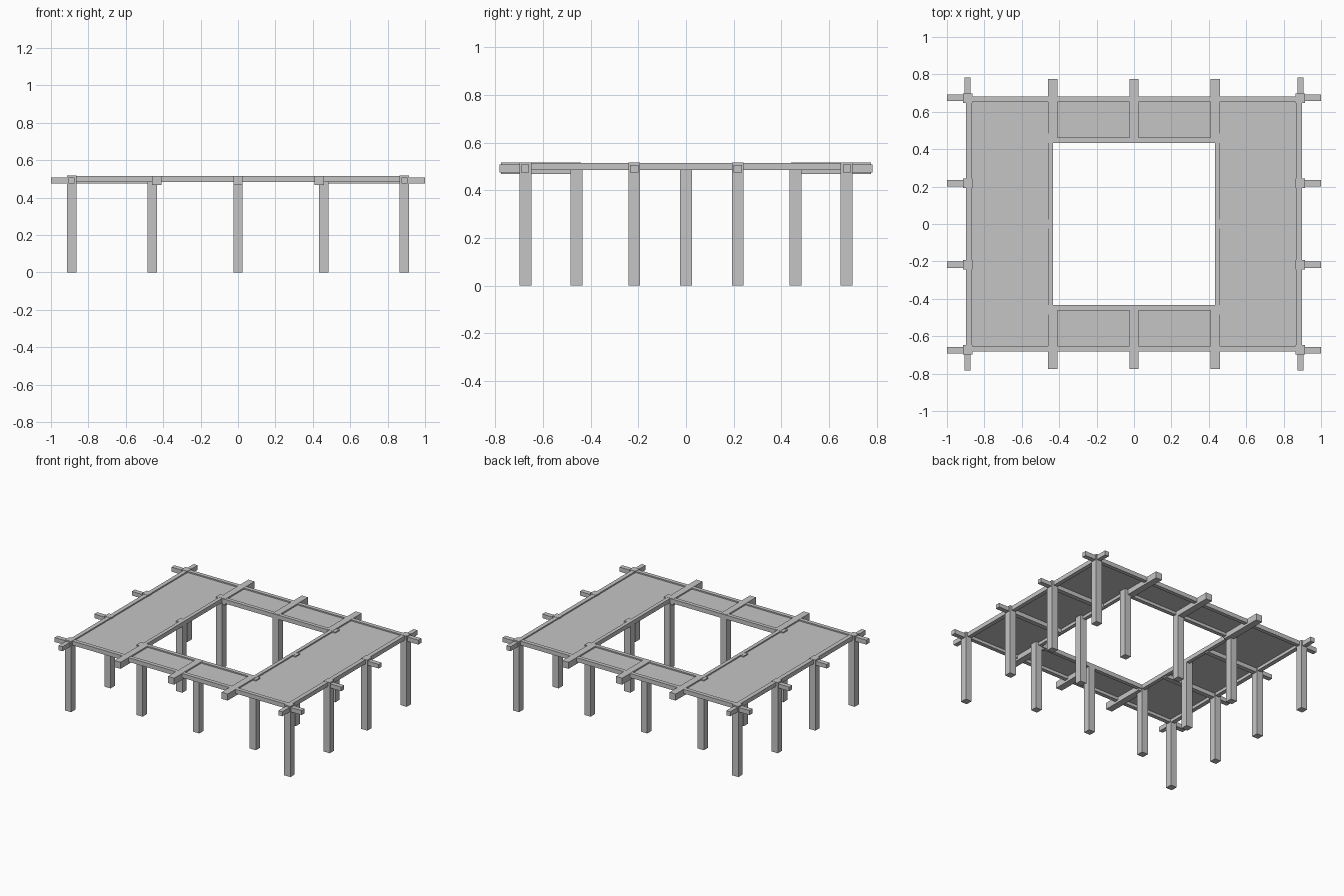
import bpy

if "Cube" in bpy.data.objects:
    bpy.data.objects.remove(bpy.data.objects["Cube"], do_unlink=True)

grey = bpy.data.materials.new("plain_grey")
grey.use_nodes = True
COLOUR = (0.56, 0.56, 0.56, 1)
grey.diffuse_color = COLOUR
grey.node_tree.nodes["Principled BSDF"].inputs["Base Color"].default_value = COLOUR


def finish(name, verts, faces):
    mesh = bpy.data.meshes.new(name)
    mesh.from_pydata(verts, [], faces)
    mesh.materials.append(grey)
    obj = bpy.data.objects.new(name, mesh)
    bpy.context.collection.objects.link(obj)
    return obj


def box(name, x0, x1, y0, y1, z0, z1):
    """Axis-aligned timber between two corners, given in any order."""
    x0, x1 = sorted((x0, x1))
    y0, y1 = sorted((y0, y1))
    verts = [(x, y, z) for x in (x0, x1) for y in (y0, y1) for z in (z0, z1)]
    faces = [(0, 1, 3, 2), (4, 6, 7, 5), (0, 4, 5, 1),
             (2, 3, 7, 6), (0, 2, 6, 4), (1, 5, 7, 3)]
    return finish(name, verts, faces)


def panel(name, x0, x1, y0, y1, z):
    """Thin single-sided roof sheet facing up."""
    x0, x1 = sorted((x0, x1))
    y0, y1 = sorted((y0, y1))
    finish(name, [(x0, y0, z), (x1, y0, z), (x1, y1, z), (x0, y1, z)], [(0, 1, 2, 3)])


def post(name, x, y, top):
    r = 0.025
    box(name, x - r, x + r, y - r, y + r, 0, top)


TOP, RAIL = 0.515, 0.484       # rail heights
OX, OY, IN = 0.888, 0.673, 0.459   # post lines: outer x, outer y, inner
SHEET = 0.506

# Posts: four along each outer side, eight around the courtyard
for sx in (-1, 1):
    for y in (-OY, -0.217, 0.217, OY):
        post("outer_post", sx * OX, y, 0.517)
for x in (-IN, 0, IN):
    for y in (-IN, 0, IN):
        if x or y:
            post("inner_post", x, y, TOP - 0.001)

# Rails around the outside and around the courtyard
for s in (-1, 1):
    box("outer_long_rail", -OX, OX, s * 0.653, s * 0.682, RAIL, TOP)
    box("outer_side_rail", s * 0.866, s * 0.897, -OY, OY, RAIL, TOP)
    box("inner_long_rail", -IN, IN, s * 0.434, s * 0.462, RAIL, TOP)
    box("inner_side_rail", s * 0.434, s * 0.461, -IN, IN, RAIL, TOP)

# Heavy cross beams over the front and back galleries
for s in (-1, 1):
    for x in (-0.434, 0, 0.434):
        box("cross_beam", x - 0.025, x + 0.025, s * 0.44, s * 0.775, 0.468, TOP + 0.001)

# Side beams under the sheets, and short crossed ends at the corners
for sx in (-1, 1):
    for sy in (-1, 1):
        y = sy * 0.217
        box("side_beam", sx * 0.445, sx, y - 0.017, y + 0.017, 0.475, SHEET - 0.001)
        y = sy * 0.675
        box("corner_end_x", sx * 0.87, sx, y - 0.017, y + 0.017, 0.475, 0.508)
        x = sx * 0.89
        box("corner_end_y", x - 0.016, x + 0.016, sy * 0.66, sy * 0.782, 0.475, 0.508)

# Roof sheets
for s in (-1, 1):
    panel("side_sheet", s * 0.448, s * 0.88, -0.667, 0.667, SHEET)
    panel("gallery_sheet", -0.448, 0.448, s * 0.448, s * 0.667, SHEET)
